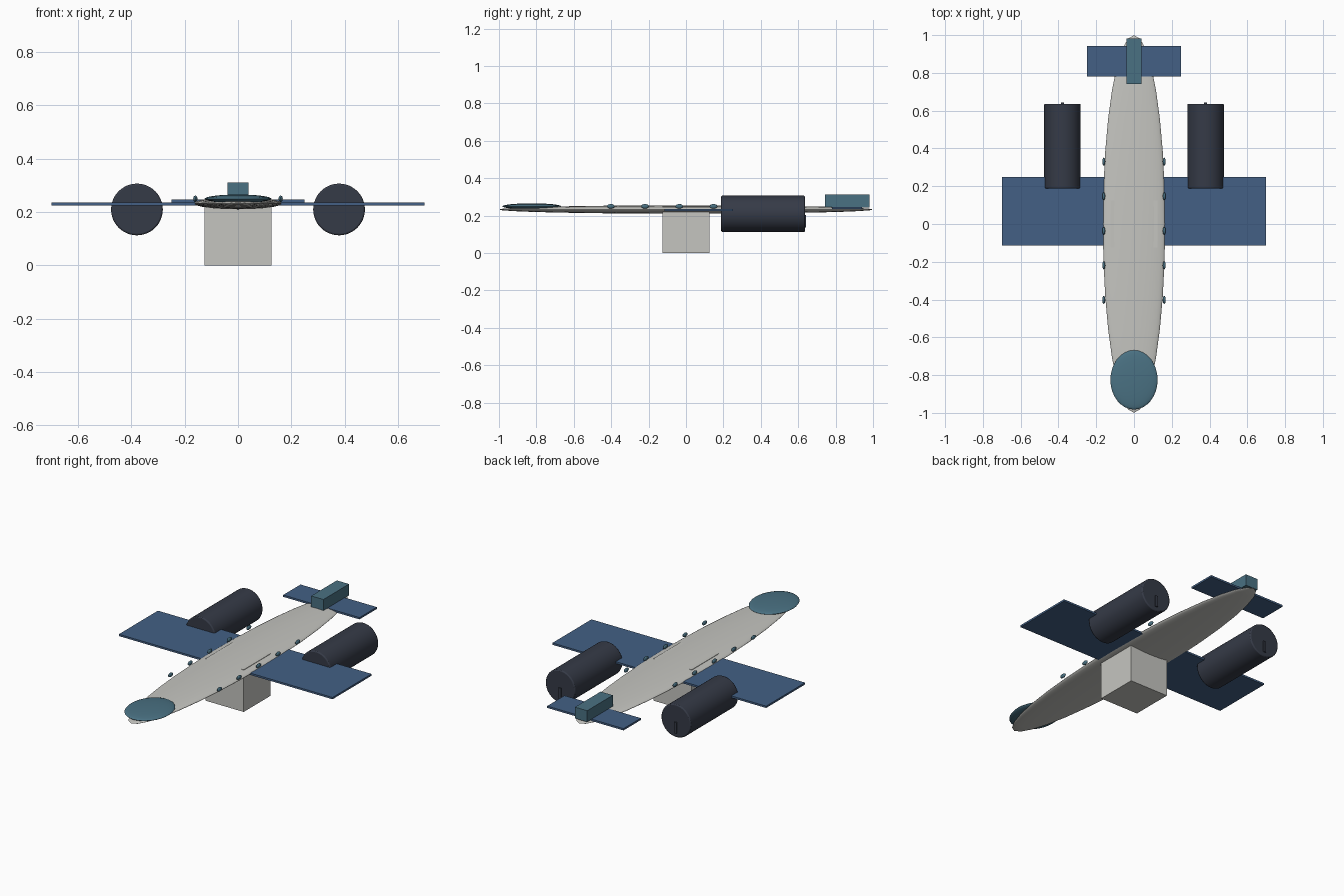
import bpy
import math
from mathutils import Matrix, Vector

cube = bpy.data.objects.get("Cube")
if cube:
    bpy.data.objects.remove(cube, do_unlink=True)


def material(name, color):
    mat = bpy.data.materials.new(name)
    mat.use_nodes = True
    mat.diffuse_color = (*color, 1)
    mat.node_tree.nodes["Principled BSDF"].inputs["Base Color"].default_value = (*color, 1)
    return mat


GREY = material("pale grey", (0.56, 0.56, 0.53))
BLUE = material("wing blue", (0.056, 0.118, 0.235))
TEAL = material("teal", (0.068, 0.165, 0.225))
DARK = material("dark slate", (0.036, 0.043, 0.063))


def finish(name, mat, scale, turn=0, smooth=False):
    """Bake turn and scale into the mesh, then name and colour it."""
    obj = bpy.context.object
    obj.name = obj.data.name = name
    obj.data.transform(Matrix.Diagonal((*scale, 1)) @ Matrix.Rotation(turn, 4, 'X'))
    obj.data.materials.append(mat)
    if smooth:
        bpy.ops.object.shade_smooth_by_angle(angle=math.radians(35))
    return obj


def box(name, mat, low, high):
    low, high = Vector(low), Vector(high)
    bpy.ops.mesh.primitive_cube_add(size=1, location=(low + high) / 2)
    return finish(name, mat, high - low)


def ellipsoid(name, mat, center, radii, turn=0, segments=32, rings=16):
    bpy.ops.mesh.primitive_uv_sphere_add(segments=segments, ring_count=rings, location=center)
    return finish(name, mat, radii, turn, True)


# Flattened body with its poles at nose and tail, and the cockpit canopy
ellipsoid("fuselage", GREY, (0, 0, 0.233), (0.165, 1, 0.0225), math.pi / 2)
ellipsoid("canopy", TEAL, (0, -0.825, 0.25), (0.125, 0.157, 0.016))

# Belly block, wings and tail
box("belly_block", GREY, (-0.125, -0.125, 0), (0.125, 0.125, 0.25))
box("main_wing", BLUE, (-0.7, -0.115, 0.225), (0.7, 0.25, 0.236))
box("tailplane", BLUE, (-0.25, 0.78, 0.236), (0.25, 0.942, 0.247))
box("tail_fin", TEAL, (-0.04, 0.742, 0.245), (0.04, 0.982, 0.312))

for side, x in (("left", 1), ("right", -1)):
    # Engine drum with softened rims and a small slot plate behind
    bpy.ops.mesh.primitive_cylinder_add(vertices=48, radius=0.097, depth=0.448,
                                        location=(0.379 * x, 0.412, 0.21))
    engine = finish(side + "_engine", DARK, (1, 1, 1), math.pi / 2, True)
    bevel = engine.modifiers.new("rim", 'BEVEL')
    bevel.width = 0.006
    bevel.segments = 2
    bevel.limit_method = 'ANGLE'
    box(side + "_engine_slot", DARK, (0.379 * x - 0.008, 0.63, 0.138),
        (0.379 * x + 0.008, 0.642, 0.204))

    # Row of portholes
    for i in range(5):
        ellipsoid(f"{side}_window_{i + 1}", TEAL, (0.16 * x, -0.402 + 0.183 * i, 0.25),
                  (0.008, 0.021, 0.012), segments=16, rings=8)
